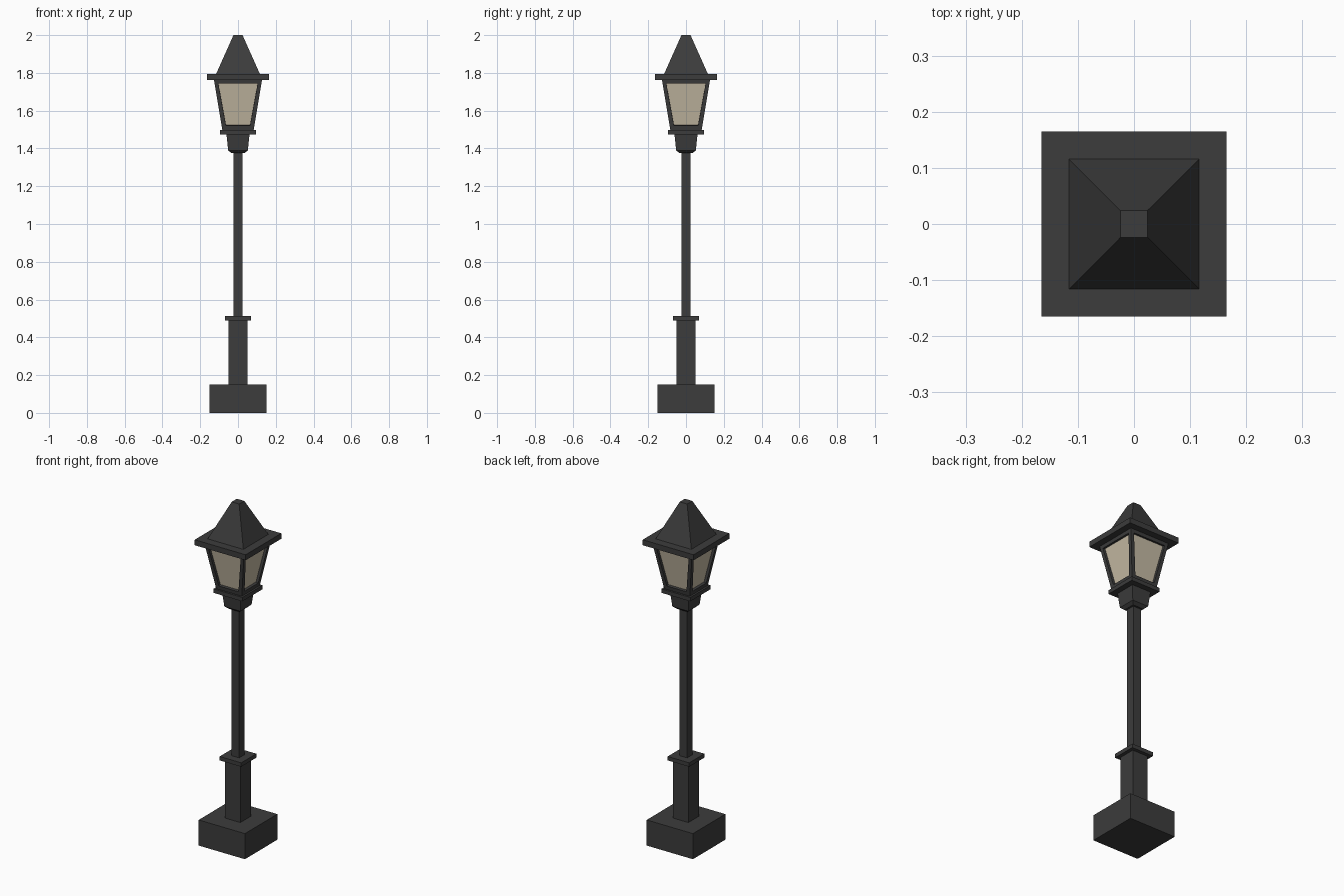
import bpy
import bmesh

cube = bpy.data.objects.get("Cube")
if cube:
    bpy.data.objects.remove(cube, do_unlink=True)


def make_material(name, rgb):
    mat = bpy.data.materials.new(name)
    mat.use_nodes = True
    mat.diffuse_color = (*rgb, 1)
    mat.node_tree.nodes["Principled BSDF"].inputs["Base Color"].default_value = (*rgb, 1)
    return mat


IRON = make_material("dark iron", (0.045, 0.045, 0.045))
GLASS = make_material("warm glass", (0.56, 0.49, 0.37))


def square_solid(name, profile, pane_border=0, pane_depth=0):
    """Stack square rings of (half width, height); optionally recess glass into the sides."""
    bm = bmesh.new()
    rings = [[bm.verts.new((sx * h, sy * h, z))
              for sx, sy in ((-1, -1), (1, -1), (1, 1), (-1, 1))] for h, z in profile]
    bm.faces.new(rings[0][::-1])
    bm.faces.new(rings[-1])
    sides = []
    for low, high in zip(rings, rings[1:]):
        for i in range(4):
            j = (i + 1) % 4
            sides.append(bm.faces.new((low[i], low[j], high[j], high[i])))
    bm.normal_update()
    if pane_border:
        # Border strip first, then a straight-walled recess
        bmesh.ops.inset_individual(bm, faces=sides, thickness=pane_border)
        for face in sides:
            face.normal_update()
            shift = face.normal * -pane_depth
            result = bmesh.ops.extrude_discrete_faces(bm, faces=[face])
            pane = result["faces"][0]
            bmesh.ops.translate(bm, verts=pane.verts, vec=shift)
            pane.material_index = 1
    mesh = bpy.data.meshes.new(name)
    bm.to_mesh(mesh)
    bm.free()
    mesh.materials.append(IRON)
    mesh.materials.append(GLASS)
    obj = bpy.data.objects.new(name, mesh)
    bpy.context.collection.objects.link(obj)
    return obj


# Foot and post
square_solid("base_block", [(0.15, 0), (0.15, 0.15)])
square_solid("lower_post", [(0.05, 0.15), (0.05, 0.49)])
square_solid("post_collar", [(0.07, 0.49), (0.07, 0.513)])
square_solid("pole", [(0.025, 0.513), (0.025, 1.38)])

# Lantern support
square_solid("lantern_neck", [(0.035, 1.375), (0.052, 1.39), (0.061, 1.475)])
square_solid("lantern_plate", [(0.094, 1.475), (0.094, 1.498)])

# Tapered lantern with recessed panes
square_solid("lantern_body", [(0.083, 1.498), (0.127, 1.762)], 0.03, 0.015)

# Roof
square_solid("roof_brim", [(0.165, 1.762), (0.165, 1.794)])
square_solid("roof_spire", [(0.116, 1.794), (0.024, 2.0)])
